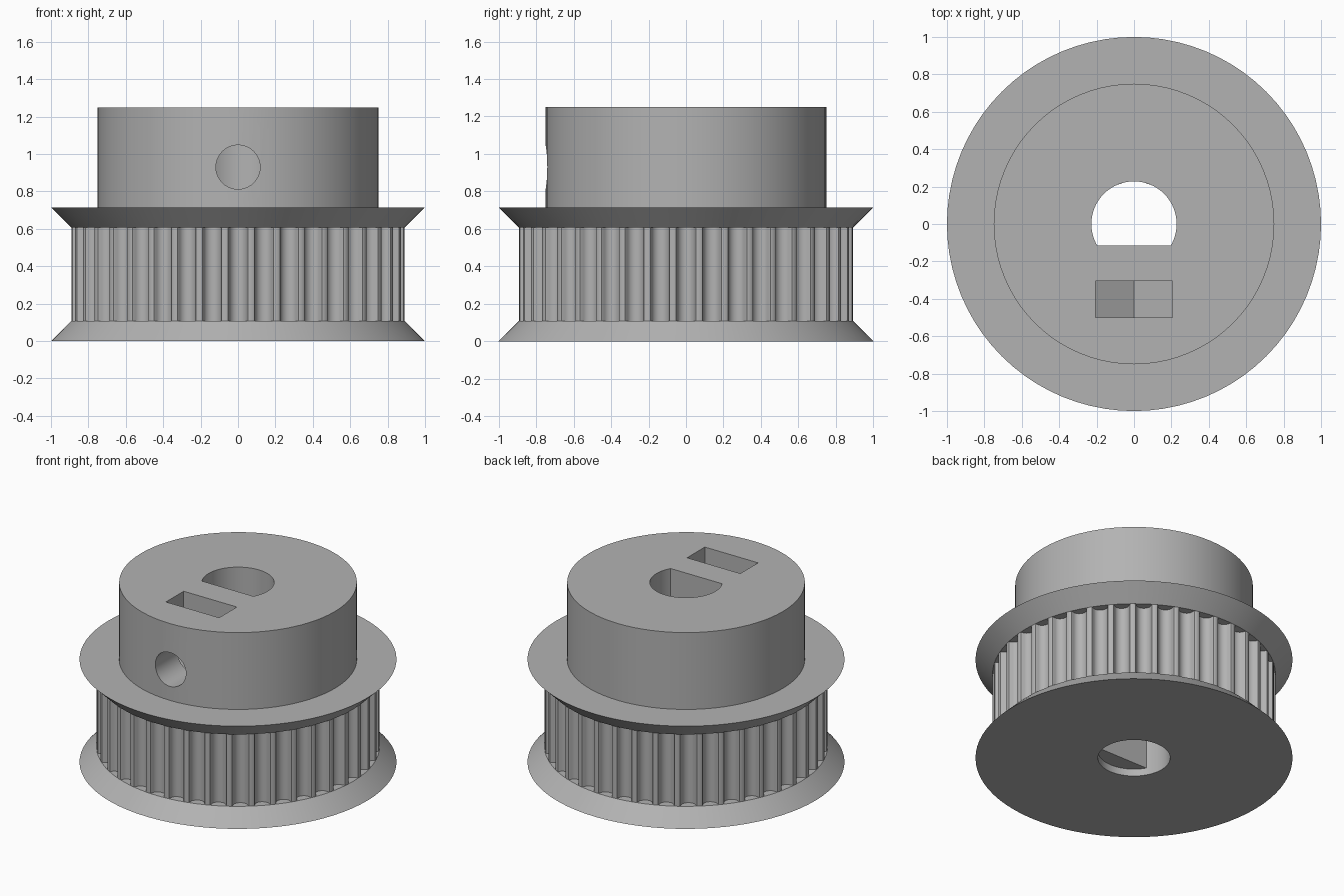
import bpy, bmesh
from math import sin, cos, pi, sqrt, radians
from mathutils import Matrix, Vector

cube = bpy.data.objects.get("Cube")
if cube:
    bpy.data.objects.remove(cube, do_unlink=True)

SIDES = 80
TEETH = 40
RIM, BELT_R, HUB_R = 1.0, 0.893, 0.75
Z_BELT, Z_FLANGE, Z_SHOULDER, Z_TOP = 0.107, 0.608, 0.715, 1.25
BORE_R, FLAT_Y, LEDGE_Z = 0.228, -0.114, 0.05
SCREW_Z, SCREW_R, NUT_HALF = 0.93, 0.118, 0.205

metal = bpy.data.materials.new("plain grey")
metal.use_nodes = True
GREY = (0.45, 0.45, 0.45, 1)
metal.diffuse_color = GREY
metal.node_tree.nodes["Principled BSDF"].inputs["Base Color"].default_value = GREY


def make_object(name, bm):
    bmesh.ops.recalc_face_normals(bm, faces=bm.faces)
    mesh = bpy.data.meshes.new(name)
    bm.to_mesh(mesh)
    bm.free()
    mesh.materials.append(metal)
    obj = bpy.data.objects.new(name, mesh)
    bpy.context.collection.objects.link(obj)
    return obj


def frustum(name, r_low, r_high, z_low, z_high):
    bm = bmesh.new()
    bmesh.ops.create_cone(bm, cap_ends=True, segments=SIDES, radius1=r_low, radius2=r_high,
                          depth=z_high - z_low,
                          matrix=Matrix.Translation((0, 0, (z_low + z_high) / 2)))
    return make_object(name, bm)


def prism(name, outline, sweep):
    """Extrude a closed 3D outline along a vector."""
    bm = bmesh.new()
    face = bm.faces.new([bm.verts.new(p) for p in outline])
    new = bmesh.ops.extrude_face_region(bm, geom=[face], use_keep_orig=True)["geom"]
    bmesh.ops.translate(bm, vec=sweep, verts=[v for v in new if isinstance(v, bmesh.types.BMVert)])
    return make_object(name, bm)


# Toothed ring: one rounded groove repeated around the rim
half_groove = [(0.0606, 0), (0.0525, 0.0027), (0.0485, 0.0093), (0.0444, 0.0246),
               (0.0366, 0.0386), (0.0202, 0.0506)]
groove = half_groove + [(0, 0.0547)] + [(-x, d) for x, d in reversed(half_groove)]
mouth = sqrt(BELT_R ** 2 - half_groove[0][0] ** 2)
ring = []
for i in range(TEETH):
    turn = Matrix.Rotation(2 * pi * i / TEETH, 3, 'Z')
    ring += [turn @ Vector((-x, d - mouth, Z_BELT)) for x, d in groove]
toothed_ring = prism("toothed_ring", ring, (0, 0, Z_FLANGE - Z_BELT))

# Flanges and hub
lower_flange = frustum("lower_flange", RIM, BELT_R, 0, Z_BELT)
upper_flange = frustum("upper_flange", BELT_R, RIM, Z_FLANGE, Z_SHOULDER)
hub = frustum("hub", HUB_R, HUB_R, Z_SHOULDER, Z_TOP)
parts = [lower_flange, toothed_ring, upper_flange, hub]

# Cutters: flat-sided bore, round bore entry, set screw hole, nut slot
half_flat = sqrt(BORE_R ** 2 - FLAT_Y ** 2)
circle = [(BORE_R * cos(2 * pi * i / SIDES), BORE_R * sin(2 * pi * i / SIDES)) for i in range(SIDES)]
arc = [p for p in circle if p[1] > FLAT_Y + 0.002]
start = next(i for i in range(len(arc)) if arc[i][1] < arc[i - 1][1] and arc[i][0] > 0
             and arc[i][1] < 0)
arc = arc[start:] + arc[:start]
d_shape = [(half_flat, FLAT_Y)] + arc + [(-half_flat, FLAT_Y)]
bore_cutter = prism("bore_cutter", [(x, y, -0.2) for x, y in d_shape], (0, 0, 2))
entry_cutter = frustum("entry_cutter", BORE_R, BORE_R, -0.2, LEDGE_Z)

screw_cutter = prism("screw_cutter",
                     [(SCREW_R * cos(2 * pi * i / 40), -1, SCREW_Z + SCREW_R * sin(2 * pi * i / 40))
                      for i in range(40)], (0, 1, 0))
corner = NUT_HALF / sqrt(3)
slot = [(-NUT_HALF, 1.5), (-NUT_HALF, SCREW_Z - corner), (0, SCREW_Z - 2 * corner),
        (NUT_HALF, SCREW_Z - corner), (NUT_HALF, 1.5)]
slot_cutter = prism("slot_cutter", [(x, -0.5, z) for x, z in slot], (0, 0.195, 0))

cuts = {lower_flange: [bore_cutter, entry_cutter], toothed_ring: [bore_cutter],
        upper_flange: [bore_cutter, slot_cutter], hub: [bore_cutter, screw_cutter, slot_cutter]}
for part, cutters in cuts.items():
    bpy.ops.object.select_all(action='DESELECT')
    bpy.context.view_layer.objects.active = part
    part.select_set(True)
    for cutter in cutters:
        mod = part.modifiers.new(cutter.name, 'BOOLEAN')
        mod.operation, mod.solver, mod.object = 'DIFFERENCE', 'EXACT', cutter
        bpy.ops.object.modifier_apply(modifier=mod.name)
    bpy.ops.object.shade_smooth_by_angle(angle=radians(25))

for cutter in (bore_cutter, entry_cutter, screw_cutter, slot_cutter):
    bpy.data.objects.remove(cutter, do_unlink=True)
